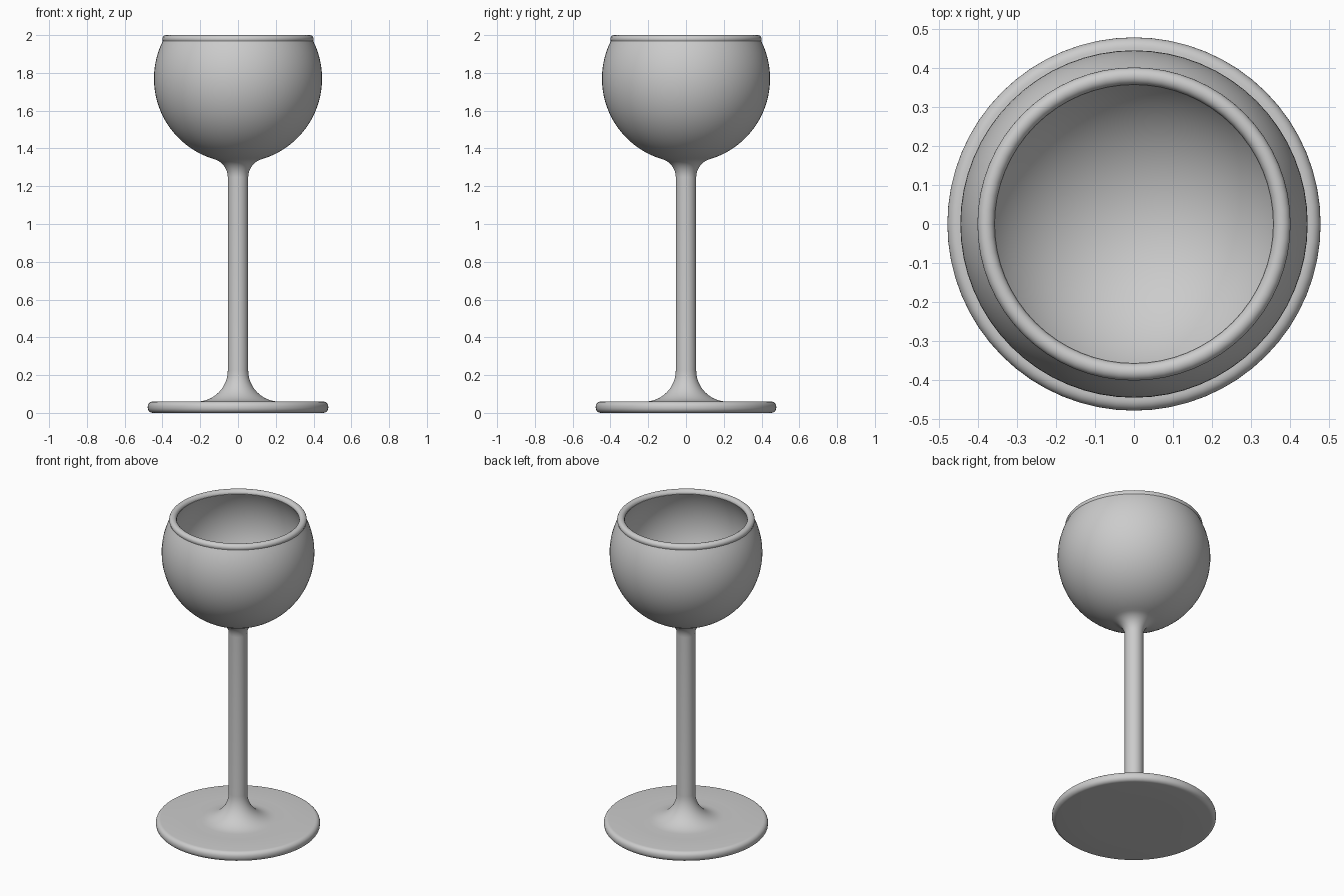
import bpy, bmesh
from math import radians, sin, cos, sqrt, atan2, degrees, pi

if "Cube" in bpy.data.objects:
    bpy.data.objects.remove(bpy.data.objects["Cube"])

SEGMENTS = 64


def arc(cx, cz, r, a0, a1, steps):
    """Points (radius, height) along a circular arc, angles in degrees."""
    pts = []
    for i in range(steps + 1):
        a = radians(a0 + (a1 - a0) * i / steps)
        pts.append((max(cx + r * cos(a), 0.0), cz + r * sin(a)))
    return pts


def lathe(name, profile):
    """Spin a profile around the z axis into one closed smooth object."""
    bm = bmesh.new()
    verts = [bm.verts.new((r, 0, z)) for r, z in profile]
    edges = [bm.edges.new(pair) for pair in zip(verts, verts[1:])]
    bmesh.ops.spin(bm, geom=verts + edges, cent=(0, 0, 0), axis=(0, 0, 1),
                   angle=2 * pi, steps=SEGMENTS)
    bmesh.ops.remove_doubles(bm, verts=bm.verts, dist=0.0003)
    bmesh.ops.recalc_face_normals(bm, faces=bm.faces)
    mesh = bpy.data.meshes.new(name)
    bm.to_mesh(mesh)
    bm.free()
    obj = bpy.data.objects.new(name, mesh)
    bpy.context.collection.objects.link(obj)
    bpy.context.view_layer.objects.active = obj
    obj.select_set(True)
    bpy.ops.object.shade_smooth_by_angle(angle=radians(35))
    return obj


# Main dimensions
foot_r, foot_h, foot_round = 0.478, 0.06, 0.027
stem_r, foot_fillet, neck_fillet = 0.054, 0.165, 0.10
bowl_z, bowl_r, inner_r = 1.77, 0.445, 0.412
rim_r, rim_z, rim_tube = 0.379, 1.978, 0.022

# Foot: flat underside, rounded edge, flat top
profile = [(0, 0), (0.25, 0)]
edge = foot_r - foot_round
profile += arc(edge, foot_round, foot_round, -90, 0, 6)
profile += arc(edge, foot_h - foot_round, foot_round, 0, 90, 6)
profile += [(0.29, foot_h)]

# Stem: flares out of the foot, then rises into the neck fillet
profile += arc(stem_r + foot_fillet, foot_h + foot_fillet, foot_fillet, 270, 180, 12)
neck_x = stem_r + neck_fillet
neck_z = bowl_z - sqrt((bowl_r + neck_fillet) ** 2 - neck_x ** 2)
tangent = degrees(atan2(bowl_z - neck_z, -neck_x))
profile += arc(neck_x, neck_z, neck_fillet, 180, tangent, 10)

# Bowl outside: sphere cut open near the top
outer_top = degrees(atan2(rim_z - 0.008 - bowl_z, rim_r + rim_tube))
profile += arc(0, bowl_z, bowl_r, tangent - 180, outer_top, 32)

# Rim: rounded bead
profile += arc(rim_r, rim_z, rim_tube, 0, 180, 12)

# Bowl inside: concentric sphere down to the centre
inner_top = degrees(atan2(rim_z - bowl_z, rim_r - rim_tube))
profile += arc(0, bowl_z, inner_r, inner_top, -90, 36)

lathe("goblet", profile)
